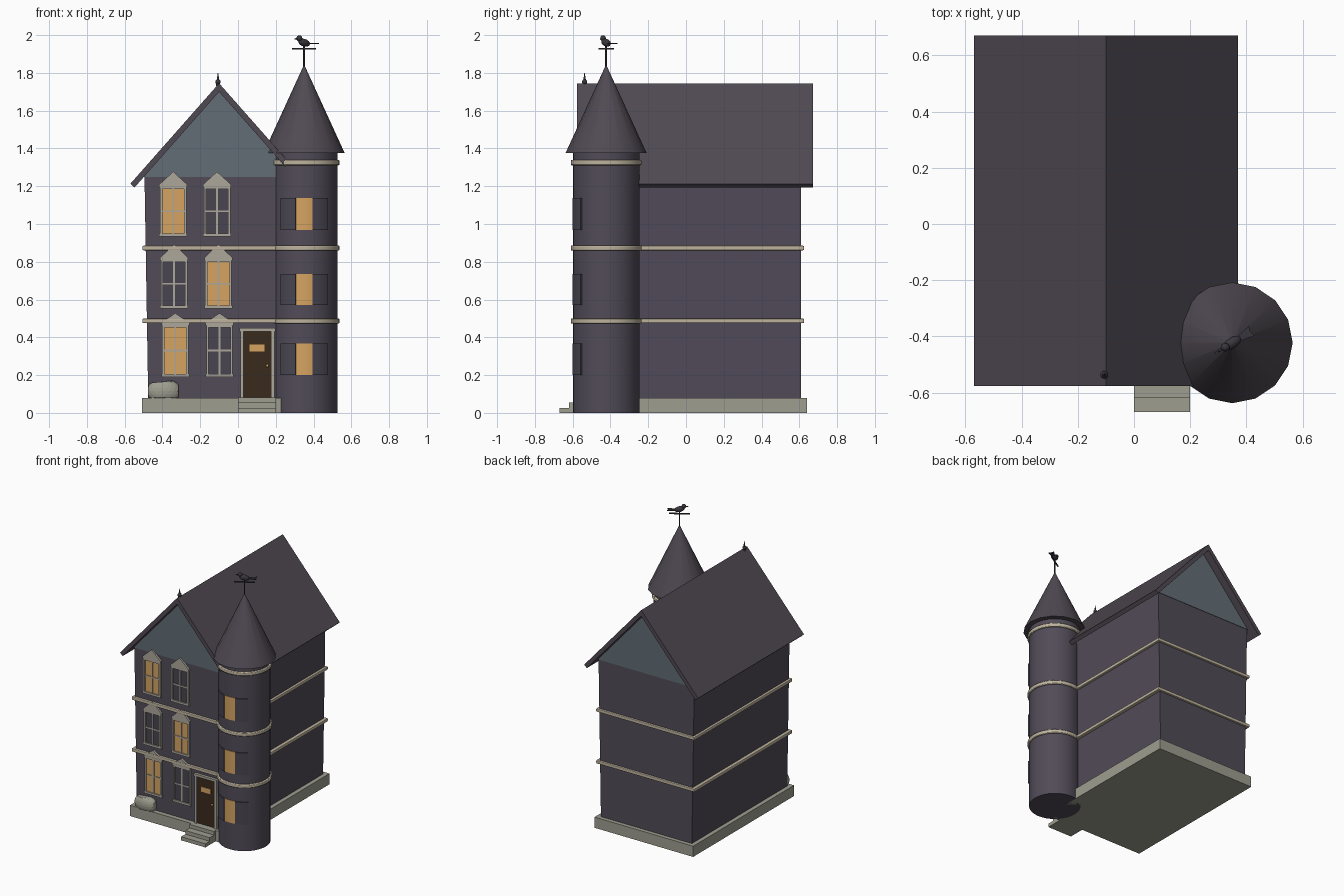
import bpy, bmesh, math
from mathutils import Vector, Matrix

old = bpy.data.objects.get("Cube")
if old:
    bpy.data.objects.remove(old, do_unlink=True)


def material(name, *rgb):
    m = bpy.data.materials.new(name)
    m.use_nodes = True
    m.diffuse_color = (*rgb, 1)
    m.node_tree.nodes["Principled BSDF"].inputs["Base Color"].default_value = (*rgb, 1)
    return m


WALL = material("plum wall", 0.082, 0.070, 0.096)
ROOF = material("roof slate", 0.080, 0.068, 0.085)
TRIM = material("cream trim", 0.51, 0.45, 0.34)
STONE = material("grey stone", 0.34, 0.34, 0.28)
FRAME = material("window frame", 0.42, 0.39, 0.33)
LIT = material("lit glass", 0.68, 0.37, 0.12)
DARK = material("dark glass", 0.066, 0.060, 0.080)
GABLE = material("blue grey gable", 0.122, 0.153, 0.178)
DOOR = material("brown door", 0.042, 0.023, 0.012)
IRON = material("dark iron", 0.040, 0.036, 0.046)


def add_mesh(name, mat, bm):
    bmesh.ops.recalc_face_normals(bm, faces=bm.faces[:])
    me = bpy.data.meshes.new(name)
    bm.to_mesh(me)
    bm.free()
    me.materials.append(mat)
    ob = bpy.data.objects.new(name, me)
    bpy.context.collection.objects.link(ob)
    return ob


def boxes(name, mat, ranges, bevel=0):
    """One object made of boxes, each given as x, y and z ranges."""
    bm = bmesh.new()
    for rng in ranges:
        size = [b - a for a, b in rng]
        mid = [(a + b) / 2 for a, b in rng]
        bmesh.ops.create_cube(bm, size=1, matrix=Matrix.Translation(mid) @ Matrix.Diagonal((*size, 1)))
    ob = add_mesh(name, mat, bm)
    if bevel:
        mod = ob.modifiers.new("bevel", 'BEVEL')
        mod.width, mod.segments = bevel, 2
    return ob


def prism(name, mat, outline, axis, lo, hi):
    """Extrude a 2D outline along y (outline in xz) or z (outline in xy)."""
    bm = bmesh.new()
    place = (lambda u, v: (u, lo, v)) if axis == 'y' else (lambda u, v: (u, v, lo))
    face = bm.faces.new([bm.verts.new(place(u, v)) for u, v in outline])
    moved = bmesh.ops.extrude_face_region(bm, geom=[face])["geom"]
    shift = Vector((0, hi - lo, 0)) if axis == 'y' else Vector((0, 0, hi - lo))
    for v in moved:
        if isinstance(v, bmesh.types.BMVert):
            v.co += shift
    return add_mesh(name, mat, bm)


def finish(name, mat):
    ob = bpy.context.object
    ob.name = name
    ob.data.materials.append(mat)
    bpy.ops.object.shade_smooth_by_angle(angle=math.radians(40))
    return ob


def cone(name, mat, x, y, z0, z1, r0, r1, sides=32):
    bpy.ops.mesh.primitive_cone_add(vertices=sides, radius1=r0, radius2=r1, depth=z1 - z0,
                                    location=(x, y, (z0 + z1) / 2), rotation=(0, 0, math.pi / 2))
    return finish(name, mat)


def ball(name, mat, loc, scale, rot=(0, 0, 0)):
    bpy.ops.mesh.primitive_uv_sphere_add(segments=16, ring_count=8, radius=1, location=loc, rotation=rot)
    bpy.context.object.scale = scale
    return finish(name, mat)


MID = -0.1        # ridge line
FRONT = -0.515    # front wall
BACK = 0.61
TX, TY, TR = 0.35, -0.423, 0.176   # tower

# Plinth and steps
boxes("plinth", STONE, [((-0.507, 0.307), (-0.55, 0.64), (0, 0.08))])
boxes("front_steps", STONE, [((0, 0.2), (y, -0.5), (z, z + 0.027))
                             for y, z in ((-0.67, 0), (-0.62, 0.027), (-0.57, 0.054))])

# Main walls, leaning out a little towards the top
walls = boxes("walls", WALL, [((-0.495, 0.295), (FRONT, BACK), (0.07, 1.248))])
for v in walls.data.vertices:
    if v.co.z < 0.5:
        v.co.x = MID + (v.co.x - MID) * 0.95
prism("gables", GABLE, [(-0.5, 1.248), (0.3, 1.248), (MID, 1.705)], 'y', FRONT - 0.003, BACK + 0.003)

# Roof slabs folded over the ridge
half = [(0.47, 1.213), (0.448, 1.193)]
prism("roof", ROOF, [(MID, 1.745), *[(MID + x, z) for x, z in half], (MID, 1.700),
                     *[(MID - x, z) for x, z in reversed(half)]], 'y', -0.577, 0.672)
cone("ridge_finial", IRON, MID - 0.006, -0.537, 1.73, 1.8, 0.012, 0.001, 12)
ball("finial_knob", IRON, (MID - 0.006, -0.537, 1.752), (0.014,) * 3)

# Round tower with pointed roof
cone("tower", WALL, TX, TY, 0, 1.385, TR, TR)
cone("tower_roof", ROOF, TX, TY, 1.375, 1.838, 0.215, 0.003, 16)

# String courses round the house and tower
for i, z in enumerate((0.487, 0.873, 1.325)):
    if i < 2:
        boxes(f"wall_band_{i + 1}", TRIM, [((-0.506, 0.306), (-0.533, 0.625), (z - 0.012, z + 0.012))], 0.005)
    band = cone(f"tower_band_{i + 1}", TRIM, TX, TY, z - 0.014, z + 0.014, TR + 0.011, TR + 0.011)
    mod = band.modifiers.new("bevel", 'BEVEL')
    mod.width, mod.segments = 0.005, 2


# Sash windows with peaked hoods
def sash_window(name, cx, z0, z1, peak, glass):
    w, t = 0.07, 0.012
    x0, x1, zm = cx - w, cx + w, (z0 + z1) / 2
    boxes(name + "_glass", glass, [((x0 + 0.005, x1 - 0.005), (FRONT - 0.005, FRONT + 0.002), (z0, z1))])
    deep, thin = (FRONT - 0.014, FRONT), (FRONT - 0.009, FRONT)
    boxes(name + "_frame", FRAME, [
        ((x0, x0 + t), deep, (z0, z1)), ((x1 - t, x1), deep, (z0, z1)),
        ((x0, x1), deep, (z1 - t, z1)), ((x0 - 0.004, x1 + 0.004), deep, (z0 - 0.004, z0 + t)),
        ((cx - 0.005, cx + 0.005), thin, (z0, z1)), ((x0, x1), thin, (zm - 0.005, zm + 0.005))])
    prism(name + "_hood", FRAME, [(x0 - 0.004, z1 - 0.003), (x1 + 0.004, z1 - 0.003), (x1 + 0.004, z1 + 0.012),
                                  (cx, peak), (x0 - 0.004, z1 + 0.012)], 'y', FRONT - 0.015, FRONT)


floors = [(0.195, 0.465, 0.528, -0.332, -0.098), (0.557, 0.81, 0.892, -0.338, -0.104),
          (0.938, 1.197, 1.277, -0.343, -0.111)]
for i, (z0, z1, peak, xa, xb) in enumerate(floors):
    pair = (LIT, DARK) if i != 1 else (DARK, LIT)
    sash_window(f"right_window_{i + 1}", xa, z0, z1, peak, pair[0])
    sash_window(f"middle_window_{i + 1}", xb, z0, z1, peak, pair[1])


# Curved tower windows and shutters
def arc_plate(name, mat, a0, a1, r, z0, z1):
    angles = [math.radians(a0 + (a1 - a0) * k / 6) for k in range(7)]
    ring = [(r, a) for a in angles] + [(TR - 0.008, a) for a in reversed(angles)]
    prism(name, mat, [(TX + q * math.sin(a), TY - q * math.cos(a)) for q, a in ring], 'z', z0, z1)


for i, (z0, z1) in enumerate(((0.2, 0.368), (0.57, 0.735), (0.968, 1.138))):
    arc_plate(f"tower_window_{i + 1}", LIT, -14, 14, TR + 0.003, z0, z1)
    for side, s in (("left", 1), ("right", -1)):
        arc_plate(f"{side}_shutter_{i + 1}", DARK, s * 14, s * 43, TR + 0.008, z0, z1)

# Front door
boxes("door", DOOR, [((0.025, 0.18), (FRONT - 0.006, FRONT), (0.08, 0.435))])
boxes("door_frame", FRAME, [((x, x + 0.018), (FRONT - 0.018, FRONT), (0.08, 0.435)) for x in (0.012, 0.176)]
      + [((0.008, 0.198), (FRONT - 0.02, FRONT), (0.432, 0.45))])
boxes("door_pane", LIT, [((0.062, 0.14), (FRONT - 0.01, FRONT), (0.325, 0.362))])
ball("door_knob", LIT, (0.155, FRONT - 0.012, 0.25), (0.008,) * 3)

# Boulder beside the wall
bm = bmesh.new()
bmesh.ops.create_icosphere(bm, subdivisions=3, radius=1)
for v in bm.verts:
    p = v.co
    p.x = max(-0.93, min(0.88, p.x))
    p.z = min(0.75 + 0.12 * p.x, p.z)
    p.xyz = (-0.393 + 0.09 * p.x, -0.525 + 0.045 * p.y, 0.115 + 0.068 * max(p.z, -0.55))
add_mesh("boulder", STONE, bm)

# Weathervane: pole, arm and bird, all along one heading
turn = Matrix.Translation((TX, TY, 0)) @ Matrix.Rotation(math.radians(32), 4, 'Z')
heading = math.radians(32)
cone("vane_pole", IRON, TX, TY, 1.82, 1.955, 0.005, 0.005, 8)
boxes("vane_arm", IRON, [((-0.072, 0.072), (-0.004, 0.004), (1.923, 1.931))]).matrix_world = turn
ball("bird_body", IRON, turn @ Vector((0, 0, 1.96)), (0.036, 0.02, 0.02), (0, math.radians(15), heading))
ball("bird_head", IRON, turn @ Vector((-0.03, 0, 1.983)), (0.016, 0.015, 0.016))
ball("bird_beak", IRON, turn @ Vector((-0.048, 0, 1.98)), (0.013, 0.004, 0.004), (0, 0, heading))
prism("bird_tail", IRON, [(0.02, -0.008), (0.082, -0.02), (0.075, 0), (0.082, 0.02), (0.02, 0.008)],
      'z', 1.952, 1.959).matrix_world = turn
